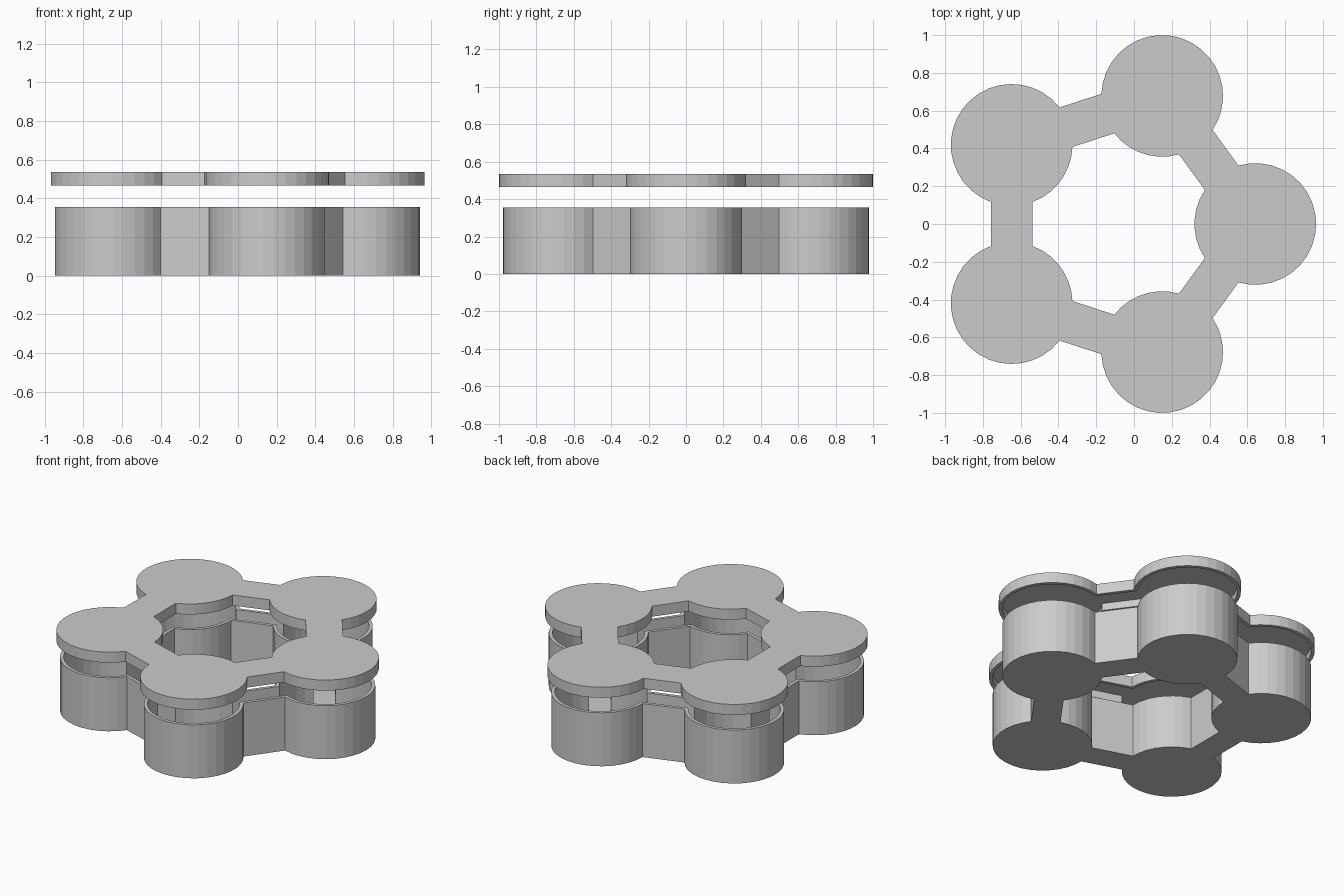
import bpy
import bmesh
from math import asin, cos, sin, radians

cube = bpy.data.objects.get("Cube")
if cube:
    bpy.data.objects.remove(cube, do_unlink=True)

PODS = 5                  # round pods on a pentagon
RING = 0.713              # pentagon radius
SHIFT = -0.071            # pentagon centre along x
OUT_SEGS, IN_SEGS = 20, 7
WALL = 0.022

grey = bpy.data.materials.new("grey")
grey.use_nodes = True
colour = (0.6, 0.6, 0.6, 1)
grey.diffuse_color = colour
grey.node_tree.nodes["Principled BSDF"].inputs["Base Color"].default_value = colour


def level(bm, radius, half_width, z):
    """Vertices of the pod outline at height z: outer arc, then inner arc, per pod."""
    gap = asin(half_width / radius)
    link = radians(126)
    pods = []
    for i in range(PODS):
        a = radians(72 * i)
        cx, cy = SHIFT + RING * cos(a), RING * sin(a)
        start, end = a - link + gap, a + link - gap
        angles = [start + (end - start) * k / OUT_SEGS for k in range(OUT_SEGS + 1)]
        start, end = a + link + gap, a + radians(360) - link - gap
        angles += [start + (end - start) * k / IN_SEGS for k in range(IN_SEGS + 1)]
        pods.append([bm.verts.new((cx + radius * cos(t), cy + radius * sin(t), z))
                     for t in angles])
    return pods


def cap(bm, pods):
    """Flat plate: one polygon per pod, one quad per connecting bar."""
    for i, pod in enumerate(pods):
        nxt = pods[(i + 1) % PODS]
        bm.faces.new(pod)
        bm.faces.new((pod[OUT_SEGS], nxt[0], nxt[-1], pod[OUT_SEGS + 1]))


def outline_edges(pods):
    for i, pod in enumerate(pods):
        nxt = pods[(i + 1) % PODS]
        for k in range(len(pod) - 1):
            if k != OUT_SEGS:
                yield pod[k], pod[k + 1]
        yield pod[OUT_SEGS], nxt[0]
        yield nxt[-1], pod[OUT_SEGS + 1]


def bridge(bm, lower, upper):
    for (a, b), (c, d) in zip(outline_edges(lower), outline_edges(upper)):
        bm.faces.new((a, b, d, c))


def shell(name, radius, half_width, closed_z, open_z, inner_z):
    """Hollow shell closed at closed_z and open at open_z."""
    bm = bmesh.new()
    inner = (radius - WALL, half_width - WALL)
    levels = [level(bm, radius, half_width, closed_z),
              level(bm, radius, half_width, open_z),
              level(bm, *inner, open_z),
              level(bm, *inner, inner_z)]
    cap(bm, levels[0])
    for lower, upper in zip(levels, levels[1:]):
        bridge(bm, lower, upper)
    cap(bm, levels[-1])
    bmesh.ops.recalc_face_normals(bm, faces=bm.faces)
    mesh = bpy.data.meshes.new(name)
    bm.to_mesh(mesh)
    bm.free()
    mesh.materials.append(grey)
    obj = bpy.data.objects.new(name, mesh)
    bpy.context.collection.objects.link(obj)
    return obj


# Open tray, and the shallow cap floating above it
shell("tray", 0.3, 0.088, 0.0, 0.355, WALL)
shell("lid", 0.322, 0.11, 0.535, 0.465, 0.535 - WALL)
